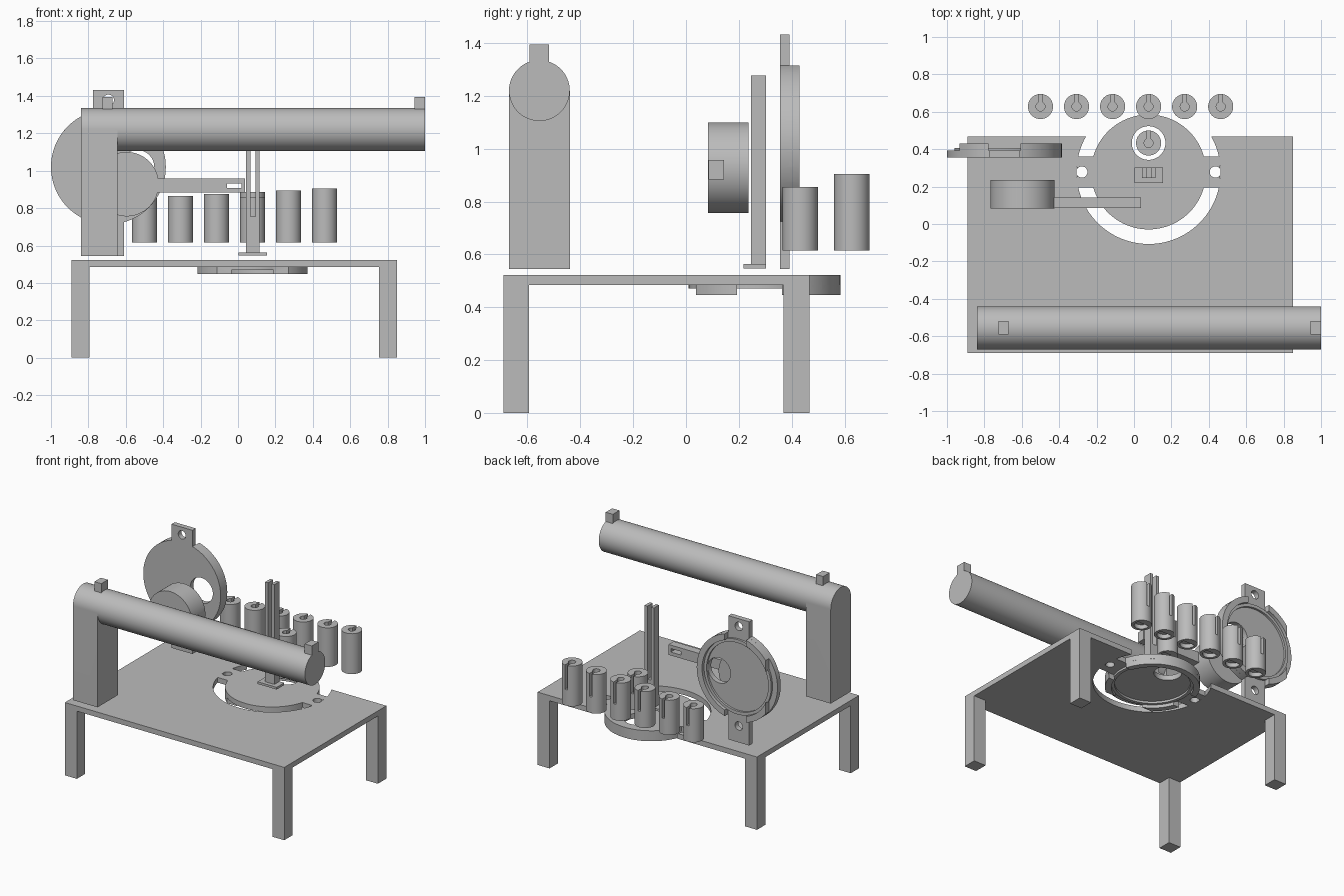
import bpy
from math import pi
from mathutils import Matrix, Vector

if "Cube" in bpy.data.objects:
    bpy.data.objects.remove(bpy.data.objects["Cube"])

grey = bpy.data.materials.new("plain grey")
grey.use_nodes = True
grey.diffuse_color = (0.5, 0.5, 0.5, 1)
grey.node_tree.nodes["Principled BSDF"].inputs["Base Color"].default_value = (0.5, 0.5, 0.5, 1)


def finish(name):
    ob = bpy.context.object
    ob.name = name
    ob.data.materials.append(grey)
    bpy.ops.object.transform_apply(location=True, rotation=True, scale=True)
    return ob


def box(name, x, y, z):
    """Box from (low, high) pairs."""
    spans = (x, y, z)
    bpy.ops.mesh.primitive_cube_add(size=1, location=[(a + b) / 2 for a, b in spans])
    bpy.context.object.scale = [b - a for a, b in spans]
    return finish(name)


def rod(name, centre, radius, length, axis="z", sides=64):
    turn = {"x": (0, pi / 2, 0), "y": (pi / 2, 0, 0), "z": (0, 0, 0)}[axis]
    bpy.ops.mesh.primitive_cylinder_add(vertices=sides, radius=radius, depth=length,
                                        location=centre, rotation=turn)
    return finish(name)


def combine(ob, other, operation="DIFFERENCE"):
    """Apply a boolean and discard the second object."""
    mod = ob.modifiers.new("bool", "BOOLEAN")
    mod.operation, mod.object, mod.solver = operation, other, "EXACT"
    bpy.ops.object.select_all(action="DESELECT")
    bpy.context.view_layer.objects.active = ob
    ob.select_set(True)
    bpy.ops.object.modifier_apply(modifier=mod.name)
    bpy.data.objects.remove(other)
    return ob


def ring(name, outer, inner, low, high):
    mid, h = (low + high) / 2, high - low
    return combine(rod(name, (0, 0, mid), outer, h), rod("cut", (0, 0, mid), inner, h + 0.1))


def cover(name, right_tab, left_tab):
    """Round cover facing up, with two drilled tabs, an offset hole and a gapped skirt."""
    plate = rod(name, (0, 0, -0.0185), 0.307, 0.037, sides=96)
    combine(plate, box("tab", (-left_tab, right_tab), (-0.083, 0.083), (-0.037, 0)), "UNION")
    skirt = ring("skirt", 0.307, 0.265, -0.075, -0.03)
    combine(skirt, box("cut", (-0.5, 0.5), (-0.085, 0.085), (-0.2, 0.1)))
    combine(skirt, box("cut", (-0.5, 0.5), (-0.5, -0.24), (-0.2, 0.1)))
    combine(plate, skirt, "UNION")
    combine(plate, ring("lip", 0.268, 0.245, -0.052, -0.03), "UNION")
    for x in (-0.357, 0.357):
        combine(plate, rod("cut", (x, 0, 0), 0.03, 0.3, sides=32))
    return combine(plate, rod("cut", (0, 0.155, 0), 0.09, 0.3))


# Table
DISC = Vector((0.078, 0.278, 0.522))
top = box("table_top", (-0.89, 0.85), (-0.69, 0.467), (0.485, 0.522))
combine(top, rod("cut", DISC, 0.385, 0.3, sides=96))
for side, x in (("right", (-0.89, -0.795)), ("left", (0.755, 0.85))):
    for end, y in (("front", (-0.69, -0.595)), ("back", (0.37, 0.467))):
        box(f"{end}_{side}_leg", x, y, (0, 0.49))

# Covers: one set in the table, one standing upright
cover("table_cover", 0.383, 0.383).data.transform(Matrix.Translation(DISC))
turned = Matrix(((0, 1, 0), (0, 0, -1), (-1, 0, 0))).to_4x4()
cover("upright_cover", 0.475, 0.412).data.transform(
    Matrix.Translation((-0.693, 0.355, 1.02)) @ turned)

# Arm with post and studs
post = box("arm_post", (-0.84, -0.645), (-0.67, -0.44), (0.545, 1.22))
arm = rod("arm", (0.08, -0.555, 1.22), 0.115, 1.84, "x", 96)
combine(arm, post, "UNION")
for name, x in (("inner_stud", (-0.725, -0.67)), ("outer_stud", (0.943, 1.0))):
    box(name, x, (-0.592, -0.518), (1.31, 1.395))

# Drum with slotted handle
rod("drum", (-0.596, 0.16, 0.928), 0.172, 0.152, "y", 96)
handle = box("drum_handle", (-0.5, 0.038), (0.085, 0.143), (0.883, 0.957))
combine(handle, box("cut", (-0.06, 0.02), (0, 0.3), (0.907, 0.932)))

# Forked blade on its foot
box("blade_foot", (0.003, 0.154), (0.218, 0.303), (0.547, 0.563))
blade = box("forked_blade", (0.043, 0.116), (0.246, 0.303), (0.555, 1.278))
combine(blade, box("cut", (0.066, 0.093), (0.1, 0.5), (0.755, 1.5)))


def barrel(name, x, y, top_z):
    """Barrel with a keyhole slot open to the back and a recessed bottom."""
    low = 0.615
    ob = rod(name, (x, y, (low + top_z) / 2), 0.067, top_z - low, sides=48)
    combine(ob, rod("cut", (x, y, 0.88), 0.024, 0.3, sides=24))
    combine(ob, box("cut", (x - 0.01, x + 0.01), (y, y + 0.1), (0.73, 1.03)))
    recess = rod("cut", (x, y, low), 0.048, 0.06, sides=32)
    combine(recess, box("cut", (x - 0.1, x + 0.1), (y + 0.02, y + 0.1), (0.5, 0.7)))
    combine(ob, recess)


# Barrels: a row of growing height, and one in the cover hole
for i in range(6):
    barrel(f"barrel_{i + 1}", -0.5 + 0.1927 * i, 0.628, 0.856 + 0.0097 * i)
barrel("cover_barrel", 0.078, 0.433, 0.856)

# Smooth round sides, sharp edges
for ob in bpy.context.scene.objects:
    if ob.type == "MESH":
        bpy.ops.object.select_all(action="DESELECT")
        ob.select_set(True)
        bpy.context.view_layer.objects.active = ob
        bpy.ops.object.shade_smooth_by_angle()
